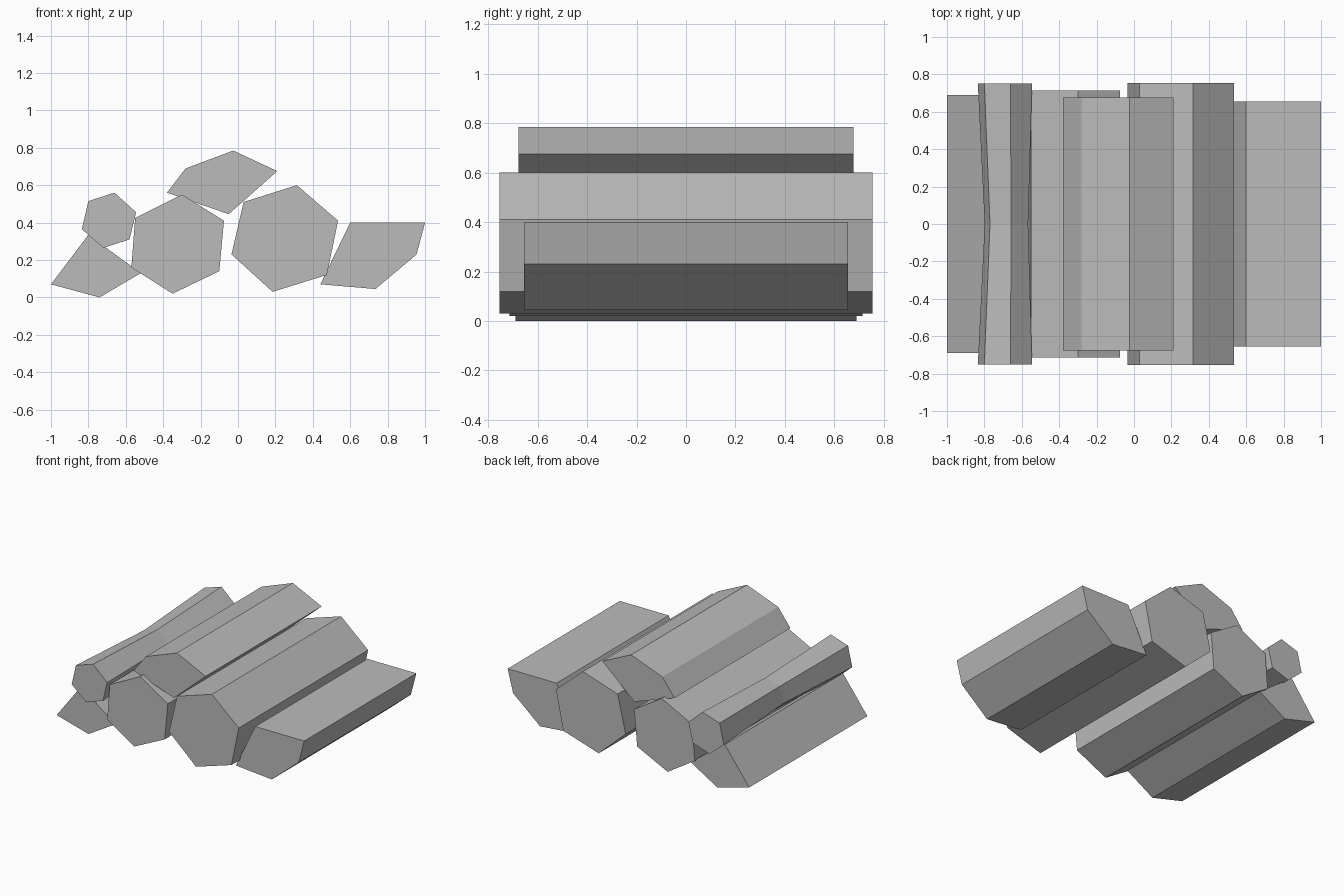
import bpy
import bmesh

cube = bpy.data.objects.get("Cube")
if cube:
    bpy.data.objects.remove(cube, do_unlink=True)

grey = bpy.data.materials.new("plain grey")
grey.use_nodes = True
colour = (0.5, 0.5, 0.5, 1)
grey.diffuse_color = colour
grey.node_tree.nodes["Principled BSDF"].inputs["Base Color"].default_value = colour


def log(name, profile, half_length, waist=1.0, shift=0.0):
    """Loft an (x, z) profile along y, optionally pinched at mid length."""
    bm = bmesh.new()
    cx = sum(p[0] for p in profile) / len(profile)
    cz = sum(p[1] for p in profile) / len(profile)
    stations = [(-half_length, 1, 0), (half_length, 1, 0)]
    if waist != 1:
        stations.insert(1, (0, waist, shift))
    rings = [[bm.verts.new((cx + (x - cx) * s + dx, y, cz + (z - cz) * s))
              for x, z in profile] for y, s, dx in stations]
    n = len(profile)
    for a, b in zip(rings, rings[1:]):
        for i in range(n):
            j = (i + 1) % n
            bm.faces.new((a[i], a[j], b[j], b[i]))
    bm.faces.new(rings[0])
    bm.faces.new(rings[-1][::-1])
    bmesh.ops.recalc_face_normals(bm, faces=bm.faces)
    mesh = bpy.data.meshes.new(name)
    bm.to_mesh(mesh)
    bm.free()
    mesh.materials.append(grey)
    obj = bpy.data.objects.new(name, mesh)
    bpy.context.collection.objects.link(obj)


# Ground layer, from right to left
log("right_wedge_log", [(-1, .07), (-.8, .335), (-.52, .13), (-.74, 0)], .69)
log("right_hexagonal_log", [(-.55, .425), (-.3, .55), (-.075, .41),
                            (-.1, .14), (-.35, .02), (-.57, .16)], .713)
log("left_hexagonal_log", [(.03, .51), (.315, .6), (.535, .41),
                           (.475, .12), (.185, .03), (-.035, .23)], .755)
log("left_split_log", [(.6, .4), (1, .4), (.955, .23),
                       (.735, .045), (.44, .07)], .655)

# Upper layer
log("top_split_log", [(-.38, .56), (-.28, .69), (-.025, .785),
                      (.21, .675), (-.05, .445)], .677)
log("small_pinched_log", [(-.8, .515), (-.66, .56), (-.545, .455),
                          (-.58, .31), (-.72, .265), (-.835, .365)],
    .75, waist=.8, shift=.008)
